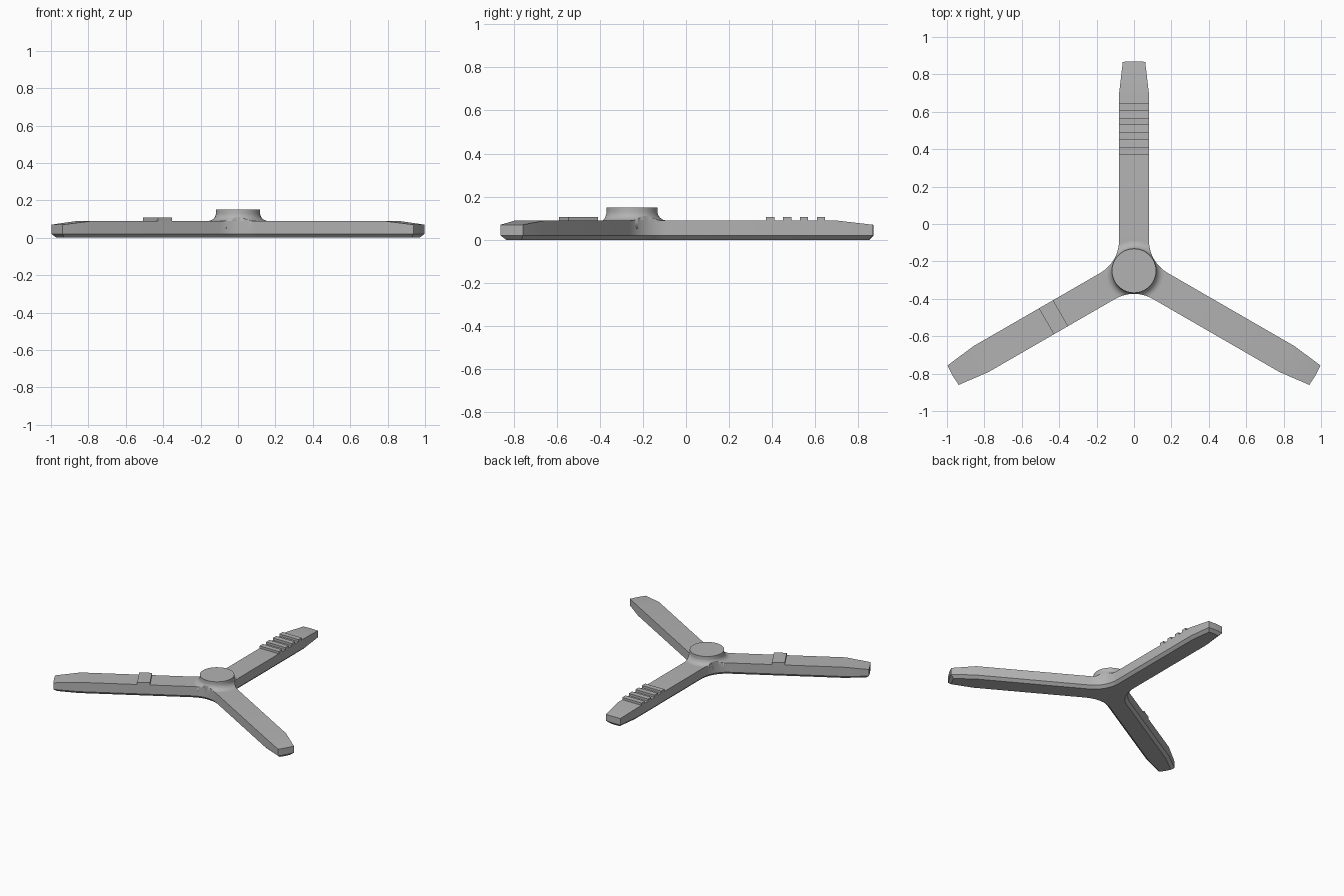
import bpy, bmesh, math
from mathutils import Vector, Matrix

cube = bpy.data.objects.get("Cube")
if cube:
    bpy.data.objects.remove(cube)

HUB = Vector((0, -0.25, 0))
ARMS = [math.radians(a) for a in (90, 210, 330)]
HALF, FILLET, DECK, STEPS = 0.08, 0.2, 0.09, 10

grey = bpy.data.materials.new("plain_grey")
grey.use_nodes = True
COLOUR = (0.45, 0.45, 0.45, 1)
grey.diffuse_color = COLOUR
grey.node_tree.nodes["Principled BSDF"].inputs["Base Color"].default_value = COLOUR


def finish(bm, name):
    bmesh.ops.recalc_face_normals(bm, faces=bm.faces)
    mesh = bpy.data.meshes.new(name)
    bm.to_mesh(mesh)
    bm.free()
    mesh.materials.append(grey)
    obj = bpy.data.objects.new(name, mesh)
    bpy.context.collection.objects.link(obj)
    bpy.ops.object.select_all(action='DESELECT')
    obj.select_set(True)
    bpy.context.view_layer.objects.active = obj
    bpy.ops.object.shade_smooth_by_angle(angle=math.radians(30))
    return obj


def polar(angle, r):
    return Vector((math.cos(angle), math.sin(angle), 0)) * r


def outline(inset):
    """Three tapered arms joined by round fillets, moved inwards by inset."""
    pts = []
    w, rad = HALF - inset, FILLET + inset
    tip = 0.06 - inset
    for a in ARMS:
        for u, v in ((0.945, -w), (1.117 - inset, -tip), (1.12 - inset, 0),
                     (1.117 - inset, tip), (0.945, w)):
            pts.append(HUB + polar(a, u) + polar(a + math.pi / 2, v))
        centre = HUB + polar(a + math.pi / 3, (HALF + FILLET) / math.sin(math.pi / 3))
        for i in range(STEPS + 1):
            t = a - math.pi / 2 - math.pi / 3 * i / STEPS
            pts.append(centre + polar(t, rad))
    return pts


def prism(layers):
    """Stack of outlines given as (inset, height, tip height)."""
    bm = bmesh.new()
    per_arm = STEPS + 6
    rings = []
    for inset, z, tip_z in layers:
        rings.append([bm.verts.new((p.x, p.y, tip_z if i % per_arm in (1, 2, 3) else z))
                      for i, p in enumerate(outline(inset))])
    n = len(rings[0])
    for low, high in zip(rings, rings[1:]):
        for i in range(n):
            j = (i + 1) % n
            bm.faces.new((low[i], low[j], high[j], high[i]))
    bm.faces.new(rings[0])
    # Top: flat middle plus one sloping face per arm tip
    top = rings[-1]
    bm.faces.new([v for i, v in enumerate(top) if i % per_arm not in (1, 2, 3)])
    for k in range(3):
        bm.faces.new(top[k * per_arm:k * per_arm + 5])
    return bm


# Three-armed body with a chamfered underside
finish(prism([(0.02, 0, 0), (0, 0.02, 0.02), (0, DECK, 0.07)]), "three_arm_body")

# Round hub with a flared foot, trimmed to the body outline
bm = bmesh.new()
R, F, SEG = 0.118, 0.042, 64
profile = [(R + F, 0.05)]
for i in range(9):
    t = math.pi / 2 * i / 8
    profile.append((R + F - F * math.sin(t), DECK + F - F * math.cos(t)))
profile.append((R, 0.15))
rings = [[bm.verts.new(HUB + polar(2 * math.pi * s / SEG, r) + Vector((0, 0, z)))
          for s in range(SEG)] for r, z in profile]
for low, high in zip(rings, rings[1:]):
    for s in range(SEG):
        t = (s + 1) % SEG
        bm.faces.new((low[s], low[t], high[t], high[s]))
bm.faces.new(rings[0])
bm.faces.new(rings[-1])
hub = finish(bm, "hub")

trimmer = finish(prism([(0, 0.03, 0.03), (0, 0.3, 0.3)]), "hub_trimmer")
trim = hub.modifiers.new("trim", 'BOOLEAN')
trim.operation = 'INTERSECT'
trim.solver = 'EXACT'
trim.object = trimmer
bpy.context.view_layer.objects.active = hub
bpy.ops.object.modifier_apply(modifier=trim.name)
bpy.data.objects.remove(trimmer)


def rib(name, arm, start, end):
    """Raised bar across the full width of an arm."""
    bm = bmesh.new()
    low, high = DECK - 0.01, 0.107
    place = (Matrix.Translation(HUB) @ Matrix.Rotation(ARMS[arm], 4, 'Z')
             @ Matrix.Translation(((start + end) / 2, 0, (low + high) / 2))
             @ Matrix.Diagonal((end - start, 2 * HALF, high - low, 1)))
    bmesh.ops.create_cube(bm, size=1, matrix=place)
    finish(bm, name)


# Four grip ribs on the back arm, one wide rib on the right arm
for k in range(4):
    mid = 0.641 + 0.0785 * k
    rib(f"grip_rib_{k + 1}", 0, mid - 0.019, mid + 0.019)
rib("wide_rib", 1, 0.453, 0.541)
